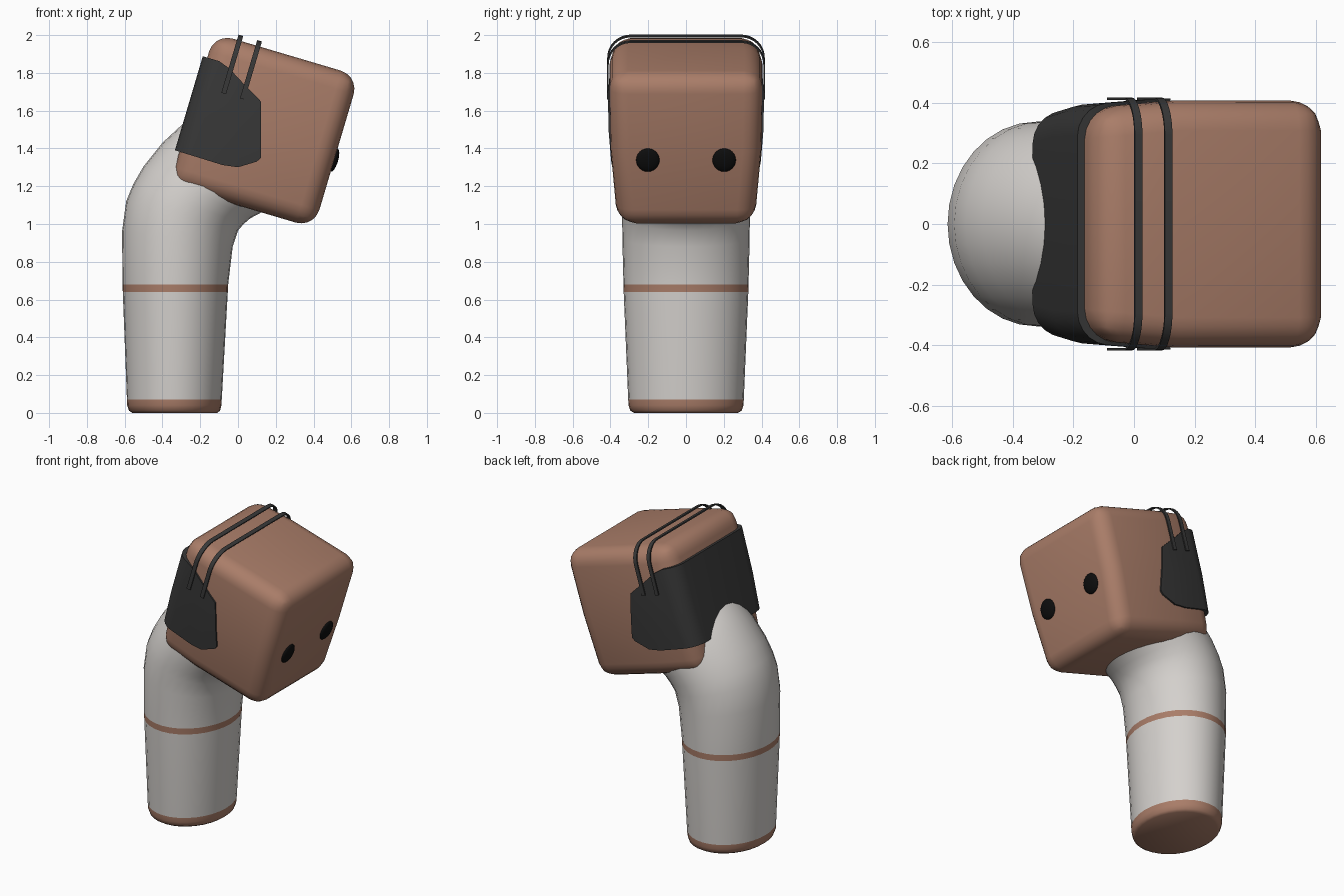
import bpy, bmesh, math
from mathutils import Matrix

if "Cube" in bpy.data.objects:
    bpy.data.objects.remove(bpy.data.objects["Cube"])

TILT = Matrix.Rotation(math.radians(16.5), 4, 'Y')   # head leans forward (+x)


def material(name, rgb):
    m = bpy.data.materials.new(name)
    m.diffuse_color = (*rgb, 1)
    m.use_nodes = True
    m.node_tree.nodes["Principled BSDF"].inputs["Base Color"].default_value = m.diffuse_color
    return m


BROWN = material("clay_brown", (0.40, 0.205, 0.14))
WHITE = material("warm_white", (0.66, 0.635, 0.61))
DARK = material("charcoal", (0.04, 0.04, 0.04))
BLACK = material("eye_black", (0.004, 0.004, 0.004))


def make(name, bm, *mats):
    bmesh.ops.recalc_face_normals(bm, faces=bm.faces[:])
    me = bpy.data.meshes.new(name)
    bm.to_mesh(me)
    bm.free()
    for m in mats:
        me.materials.append(m)
    ob = bpy.data.objects.new(name, me)
    bpy.context.collection.objects.link(ob)
    return ob


def activate(ob):
    bpy.ops.object.select_all(action='DESELECT')
    ob.select_set(True)
    bpy.context.view_layer.objects.active = ob


def apply_all(ob):
    activate(ob)
    for m in list(ob.modifiers):
        bpy.ops.object.modifier_apply(modifier=m.name)


def smooth(ob, angle=40):
    activate(ob)
    bpy.ops.object.shade_smooth_by_angle(angle=math.radians(angle))


def loft(bm, rings, closed=True):
    loops = [[bm.verts.new(p) for p in r] for r in rings]
    n = len(loops[0])
    for a, b in zip(loops, loops[1:]):
        for i in range(n):
            j = (i + 1) % n
            bm.faces.new((a[i], a[j], b[j], b[i]))
    bm.faces.new(loops[0])
    bm.faces.new(loops[-1])


# Bent neck: left point, right point (x, z) and half depth of each oval ring
profile = [
    ((-.56, 0), (-.11, 0), .275), ((-.577, .012), (-.095, .012), .295),
    ((-.587, .04), (-.088, .04), .304), ((-.588, .07), (-.086, .07), .306),
    ((-.610, .64), (-.054, .64), .330), ((-.611, .68), (-.052, .68), .331),
    ((-.614, .96), (-.028, .88), .337), ((-.592, 1.12), (.0, .965), .338),
    ((-.555, 1.21), (.03, 1.0), .34), ((-.50, 1.305), (.065, 1.03), .34),
    ((-.40, 1.43), (.14, 1.07), .34), ((-.27, 1.55), (.24, 1.12), .335),
    ((-.12, 1.60), (.28, 1.20), .31)]
rings = []
for (lx, lz), (rx, rz), depth in profile:
    ring = []
    for i in range(32):
        a = math.tau * i / 32
        t = (1 + math.cos(a)) / 2
        ring.append((lx + (rx - lx) * t, depth * math.sin(a), lz + (rz - lz) * t))
    rings.append(ring)
bm = bmesh.new()
loft(bm, rings)
for f in bm.faces:   # brown foot and brown stripe by height
    z = f.calc_center_median().z
    f.material_index = 1 if z < .07 or .64 < z < .68 else 0
smooth(make("neck", bm, WHITE, BROWN), 50)


# Head block, narrower at the bottom and towards the back
def block(name, mat, u0, u1, v0, v1, grow):
    bm = bmesh.new()
    bmesh.ops.create_cube(bm, size=1)
    for v in bm.verts:
        v.co.x = u1 if v.co.x > 0 else u0
        v.co.z = v1 if v.co.z > 0 else v0
    for co, no in (((-.40, 0, 0), (1, 0, 0)), ((0, 0, 1.47), (0, 0, 1))):
        bmesh.ops.bisect_plane(bm, geom=bm.verts[:] + bm.edges[:] + bm.faces[:],
                               plane_co=co, plane_no=no)
    for v in bm.verts:
        half = .408 if v.co.z > 1.6 else .400 if v.co.z > 1.2 else .363
        if v.co.x < -.5:
            half -= .025
        v.co.y = math.copysign(half + grow, v.co.y)
    ob = make(name, bm, mat)
    bev = ob.modifiers.new("round", 'BEVEL')
    bev.width, bev.segments = .10, 5
    bev.limit_method, bev.angle_limit = 'ANGLE', math.radians(40)
    return ob


head = block("head", BROWN, -.69, .108, 1.053, 1.892, 0)
apply_all(head)

# Dark wrap-around shell: grown block trimmed by a side outline
outline = [(-.80, 1.758), (-.624, 1.757), (-.56, 1.735), (-.503, 1.70), (-.353, 1.616),
           (-.268, 1.329), (-.282, 1.304), (-.369, 1.247), (-.45, 1.235), (-.80, 1.239)]
bm = bmesh.new()
loft(bm, [[(u, y, v) for u, v in outline] for y in (-.6, .6)])
cutter = make("shell_cutter", bm)
cutter.hide_render = True
shell = block("shell", DARK, -.715, .12, 1.04, 1.905, .01)
cut = shell.modifiers.new("trim", 'BOOLEAN')
cut.operation, cut.object, cut.solver = 'INTERSECT', cutter, 'EXACT'
apply_all(shell)
bpy.data.objects.remove(cutter)

# Two thin straps arching over the head
parts = [head, shell]
for name, u in (("rear_strap", -.553), ("front_strap", -.450)):
    half = [(.413, 1.60), (.413, 1.795)]
    half += [(.293 + .12 * math.cos(a), 1.795 + .122 * math.sin(a))
             for a in (math.pi / 2 * k / 8 for k in range(1, 9))]
    path = half + [(-y, v) for y, v in reversed(half)]
    rings = []
    for i, (y, v) in enumerate(path):
        p, q = path[max(i - 1, 0)], path[min(i + 1, len(path) - 1)]
        d = math.hypot(q[0] - p[0], q[1] - p[1])
        ny, nv = (q[1] - p[1]) / d * .004, -(q[0] - p[0]) / d * .004
        rings.append([(u - .013, y - ny, v - nv), (u + .013, y - ny, v - nv),
                      (u + .013, y + ny, v + nv), (u - .013, y + ny, v + nv)])
    bm = bmesh.new()
    loft(bm, rings)
    parts.append(make(name, bm, DARK))

# Domed eyes on the face
for side, name in ((-1, "eye_a"), (1, "eye_b")):
    bm = bmesh.new()
    bmesh.ops.create_uvsphere(bm, u_segments=24, v_segments=12, radius=1)
    bm.transform(Matrix.Translation((.108, side * .202, 1.428))
                 @ Matrix.Diagonal((.021, .062, .064, 1)))
    parts.append(make(name, bm, BLACK))

for ob in parts:
    ob.data.transform(TILT)
    smooth(ob)
